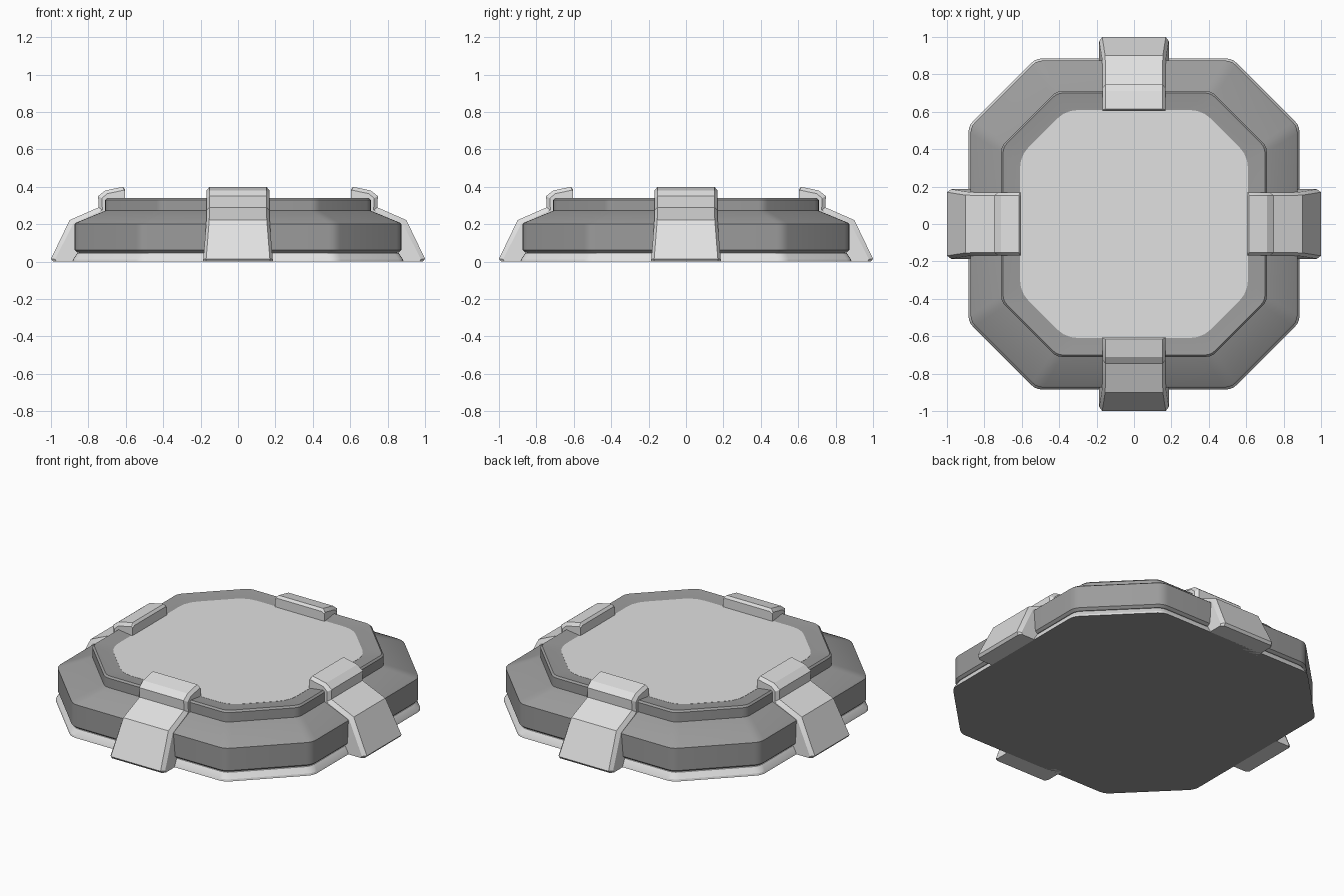
import bpy, bmesh, math
from mathutils import Vector

if "Cube" in bpy.data.objects:
    bpy.data.objects.remove(bpy.data.objects["Cube"])


def material(name, v):
    m = bpy.data.materials.new(name)
    m.diffuse_color = (v, v, v, 1)
    m.use_nodes = True
    m.node_tree.nodes["Principled BSDF"].inputs["Base Color"].default_value = m.diffuse_color
    return m


LIGHT = material("light grey", 0.75)
MID = material("mid grey", 0.33)


def octagon(h, c, r, z, n=4):
    """Square of half-width h with corners cut at c, each corner rounded over r."""
    raw = [(h, -c), (h, c), (c, h), (-c, h), (-h, c), (-h, -c), (-c, -h), (c, -h)]
    pts = []
    for i, p in enumerate(raw):
        p = Vector(p)
        a = p + (Vector(raw[i - 1]) - p).normalized() * r
        b = p + (Vector(raw[(i + 1) % 8]) - p).normalized() * r
        for k in range(n):
            t = k / (n - 1)
            q = a * (1 - t) ** 2 + p * 2 * t * (1 - t) + b * t * t
            pts.append((q.x, q.y, z))
    return pts


def loft(name, rings, mat):
    """Bridge closed rings and cap both ends."""
    bm = bmesh.new()
    loops = [[bm.verts.new(p) for p in ring] for ring in rings]
    n = len(loops[0])
    for a, b in zip(loops, loops[1:]):
        for i in range(n):
            j = (i + 1) % n
            bm.faces.new((a[i], a[j], b[j], b[i]))
    bm.faces.new(loops[0][::-1])
    bm.faces.new(loops[-1])
    bmesh.ops.recalc_face_normals(bm, faces=bm.faces)
    me = bpy.data.meshes.new(name)
    bm.to_mesh(me)
    bm.free()
    me.materials.append(mat)
    ob = bpy.data.objects.new(name, me)
    bpy.context.collection.objects.link(ob)
    bpy.ops.object.select_all(action='DESELECT')
    ob.select_set(True)
    bpy.context.view_layer.objects.active = ob
    bpy.ops.object.shade_smooth_by_angle(angle=math.radians(20))
    return ob


# Light skirt at the foot, with a mid grey underside
skirt = loft("base_skirt", [octagon(h, c, 0.035, z) for h, c, z in
             [(0.885, 0.525, 0), (0.882, 0.524, 0.012), (0.86, 0.515, 0.045), (0.84, 0.505, 0.05)]], LIGHT)
skirt.data.materials.append(MID)
for f in skirt.data.polygons:
    if f.normal.z < -0.9:
        f.material_index = 1

# Stepped body: wall, sloped shoulder, raised rim dipping slightly inwards
loft("body", [octagon(h, c, r, z) for h, c, r, z in
     [(0.84, 0.505, 0.035, 0.045), (0.862, 0.515, 0.035, 0.05), (0.874, 0.52, 0.035, 0.062),
      (0.874, 0.52, 0.035, 0.2), (0.865, 0.515, 0.035, 0.208), (0.71, 0.415, 0.03, 0.272),
      (0.71, 0.415, 0.03, 0.33), (0.70, 0.41, 0.03, 0.34), (0.61, 0.365, 0.07, 0.328)]], MID)

# Light floor plate inside the rim
loft("floor_plate", [octagon(0.61, 0.365, 0.07, z) for z in (0.322, 0.329)], LIGHT)

# Clamp stations: outer face (r, z), bevel edge (r, z), buried edge (r, z), half-width
STATIONS = [
    ((0.603, 0.385), (0.603, 0.375), (0.603, 0.325), 0.168),
    ((0.615, 0.400), (0.610, 0.382), (0.612, 0.320), 0.168),
    ((0.710, 0.380), (0.700, 0.363), (0.670, 0.310), 0.168),
    ((0.748, 0.350), (0.728, 0.338), (0.670, 0.300), 0.168),
    ((0.745, 0.290), (0.725, 0.275), (0.670, 0.230), 0.168),
    ((0.900, 0.222), (0.880, 0.205), (0.820, 0.150), 0.170),
    ((1.000, 0.015), (0.978, 0.012), (0.850, 0.012), 0.186),
    ((0.988, 0.000), (0.972, 0.000), (0.850, 0.000), 0.186),
]


def clamp(name, angle):
    ca, sa = math.cos(angle), math.sin(angle)
    rings = []
    for p, q, b, w in STATIONS:
        sec = [(b, -w), (q, -w), (p, 0.016 - w), (p, w - 0.016), (q, w), (b, w)]
        rings.append([(r * ca - t * sa, r * sa + t * ca, z) for (r, z), t in sec])
    loft(name, rings, LIGHT)


for i, side in enumerate(("right", "back", "left", "front")):
    clamp(side + "_clamp", i * math.pi / 2)
